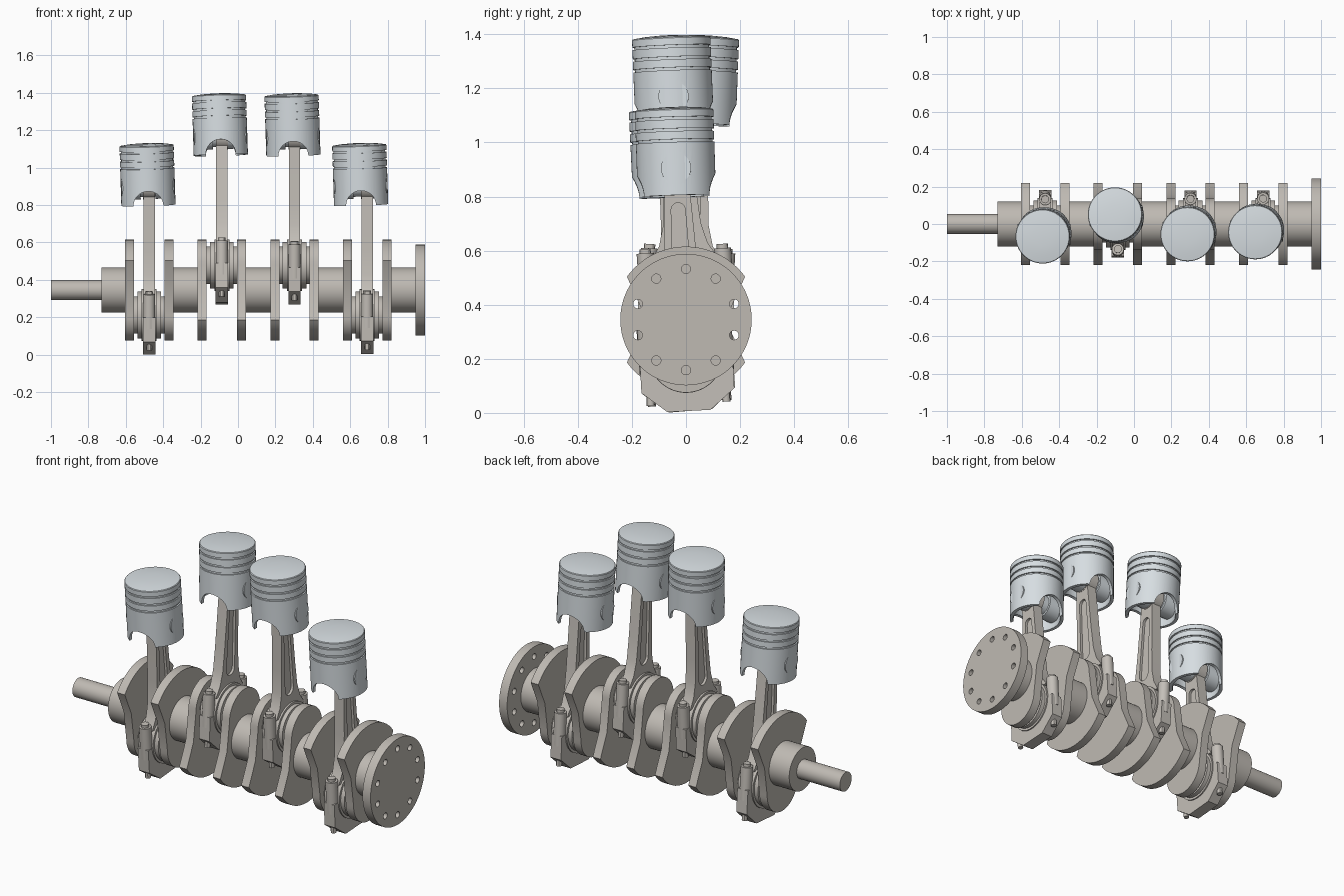
import bpy, bmesh, math
from mathutils import Matrix, Vector

if "Cube" in bpy.data.objects:
    bpy.data.objects.remove(bpy.data.objects["Cube"])

AXIS_Z, THROW, ROD_LEN = 0.345, 0.133, 0.69
ROT = {'X': Matrix.Rotation(math.pi / 2, 4, 'Y'),
       'Y': Matrix.Rotation(-math.pi / 2, 4, 'X'),
       'Z': Matrix.Identity(4)}


def material(name, rgb):
    m = bpy.data.materials.new(name)
    m.diffuse_color = (*rgb, 1)
    m.use_nodes = True
    m.node_tree.nodes["Principled BSDF"].inputs["Base Color"].default_value = m.diffuse_color
    return m


STEEL = material("steel", (0.52, 0.49, 0.45))
ROD_STEEL = material("rod_steel", (0.55, 0.52, 0.48))
ALLOY = material("alloy", (0.68, 0.73, 0.76))


def finish(name, bm, mat):
    bmesh.ops.recalc_face_normals(bm, faces=bm.faces)
    me = bpy.data.meshes.new(name)
    bm.to_mesh(me)
    bm.free()
    ob = bpy.data.objects.new(name, me)
    bpy.context.collection.objects.link(ob)
    me.materials.append(mat)
    return ob


def smooth(ob):
    for p in ob.data.polygons:
        p.use_smooth = True
    ob.data.set_sharp_from_angle(angle=math.radians(30))


def cyl(name, r, a, b, axis='X', at=(0, 0, 0), mat=STEEL, seg=48):
    """Cylinder spanning a..b along an axis, offset by at."""
    bm = bmesh.new()
    bmesh.ops.create_cone(bm, cap_ends=True, segments=seg, radius1=r, radius2=r, depth=b - a)
    bm.transform(Matrix.Translation(at) @ ROT[axis] @ Matrix.Translation((0, 0, (a + b) / 2)))
    return finish(name, bm, mat)


def prism(name, pts, x0, x1, mat=STEEL):
    """Extrude a (y, z) outline along x."""
    bm = bmesh.new()
    f = bm.faces.new([bm.verts.new((x0, y, z)) for y, z in pts])
    ex = bmesh.ops.extrude_face_region(bm, geom=[f])['geom']
    bmesh.ops.translate(bm, vec=(x1 - x0, 0, 0),
                        verts=[v for v in ex if isinstance(v, bmesh.types.BMVert)])
    return finish(name, bm, mat)


def lathe(name, prof, mat, seg=64):
    bm = bmesh.new()
    vs = [bm.verts.new((r, 0, z)) for r, z in prof]
    es = [bm.edges.new(p) for p in zip(vs, vs[1:])]
    bmesh.ops.spin(bm, geom=vs + es, cent=(0, 0, 0), axis=(0, 0, 1),
                   angle=2 * math.pi, steps=seg)
    bmesh.ops.remove_doubles(bm, verts=bm.verts, dist=1e-5)
    return finish(name, bm, mat)


def cut(ob, cutters):
    for c in cutters:
        m = ob.modifiers.new("cut", 'BOOLEAN')
        m.operation, m.object, m.solver = 'DIFFERENCE', c, 'EXACT'
    dg = bpy.context.evaluated_depsgraph_get()
    me = bpy.data.meshes.new_from_object(ob.evaluated_get(dg))
    ob.modifiers.clear()
    ob.data = me
    for c in cutters:
        bpy.data.objects.remove(c)


def join(parts, name):
    with bpy.context.temp_override(active_object=parts[0], object=parts[0],
                                   selected_objects=parts, selected_editable_objects=parts):
        bpy.ops.object.join()
    parts[0].name = name
    return parts[0]


def arc(cy, cz, r, a0, a1, n):
    return [(cy + r * math.cos(math.radians(a0 + (a1 - a0) * i / n)),
             cz + r * math.sin(math.radians(a0 + (a1 - a0) * i / n))) for i in range(n + 1)]


def copy(ob, name, mw):
    c = bpy.data.objects.new(name, ob.data)
    bpy.context.collection.objects.link(c)
    c.matrix_world = mw


# Crankshaft: snout, main journals, drilled flange
O = (0, 0, AXIS_Z)
rod_x = [-0.475 + 0.3885 * i for i in range(4)]
smooth(cyl("shaft_snout", 0.053, -1.0, -0.72, at=O))
edges = [-0.73] + [x + s * 0.105 for x in rod_x for s in (-1, 1)] + [0.96]
for i in range(0, 10, 2):
    smooth(cyl(f"main_journal_{i // 2 + 1}", 0.12, edges[i], edges[i + 1], at=O))
flange = cyl("flange", 0.243, 0.95, 1.0, at=O, seg=96)
cut(flange, [cyl("hole", 0.017, 0.9, 1.1, seg=20,
                 at=(0, 0.187 * math.sin(i * math.pi / 5), AXIS_Z + 0.187 * math.cos(i * math.pi / 5)))
             for i in range(10)])
smooth(flange)

# Crank webs (counterweight opposite to the pin) and crankpins
web = (arc(0, 0, 0.27, 36, 144, 24) + [(-0.16, 0.03)]
       + arc(0, -THROW, 0.137, 180, 360, 20) + [(0.16, 0.03)])
throws = [-1, 1, 1, -1]
for i, (x, s) in enumerate(zip(rod_x, throws)):
    outline = [(y, AXIS_Z - s * z) for y, z in web]
    for side in (-1, 1):
        c = x + side * 0.105
        smooth(prism(f"crank_web_{i + 1}_{'a' if side < 0 else 'b'}", outline, c - 0.024, c + 0.024))
    smooth(cyl(f"crankpin_{i + 1}", 0.10, x - 0.1, x + 0.1, at=(0, 0, AXIS_Z + s * THROW)))

# Connecting rod master: I-beam shank, eyes, cap, bolts (big end at the origin)
half = [(0.125, 0.09), (0.09, 0.145), (0.07, 0.22), (0.06, 0.35), (0.045, 0.66)]
shank = prism("shank", half + [(-y, z) for y, z in reversed(half)], -0.03, 0.03, ROD_STEEL)
slot = arc(0, 0.54, 0.026, 0, 180, 10) + arc(0, 0.22, 0.036, 180, 360, 10)
cut(shank, [prism("slot", slot, a, a + 0.05, ROD_STEEL) for a in (-0.066, 0.016)])
cap = [(0.172, 0.0), (0.172, -0.13), (0.08, -0.205)]
parts = [shank,
         prism("cap", cap + [(-y, z) for y, z in reversed(cap)], -0.033, 0.033, ROD_STEEL),
         cyl("big_end", 0.125, -0.063, 0.063, mat=ROD_STEEL),
         cyl("big_end_band", 0.138, -0.04, 0.04, mat=ROD_STEEL),
         cyl("small_end", 0.07, -0.032, 0.032, at=(0, 0, ROD_LEN), mat=ROD_STEEL)]
for s in (-1, 1):
    parts += [cyl("bolt_boss", 0.032, -0.06, 0.122, 'Z', (0, s * 0.143, 0), ROD_STEEL, 24),
              cyl("bolt_head", 0.021, 0.1, 0.138, 'Z', (0, s * 0.143, 0), ROD_STEEL, 12),
              cyl("bolt_end", 0.015, -0.178, -0.1, 'Z', (0, s * 0.14, 0), ROD_STEEL, 12)]
rod = join(parts, "rod_master")
smooth(rod)

# Piston master: grooved crown, hollow arched skirt, wrist pin (pin at the origin)
prof = [(0, 0.23), (0.05, 0.2293), (0.10, 0.226), (0.142, 0.22), (0.145, 0.216)]
for z in (0.185, 0.142, 0.102):
    prof += [(0.145, z + 0.005), (0.138, z + 0.005), (0.138, z - 0.005), (0.145, z - 0.005)]
prof += [(0.145, -0.10), (0.127, -0.10), (0.127, 0.075), (0, 0.075)]
piston = lathe("piston_body", prof, ALLOY)
cut(piston, [cyl("arch", 0.08, -0.3, 0.3, 'Y', (0, 0, -0.1), ALLOY)]
    + [cyl("pin_pocket", 0.062, a, a + 0.1, mat=ALLOY) for a in (-0.232, 0.132)])
piston = join([piston, cyl("wrist_pin", 0.056, -0.141, 0.141, mat=ALLOY)]
              + [cyl("pin_boss", 0.068, a, a + 0.085, mat=ALLOY) for a in (-0.125, 0.04)],
              "piston_master")
smooth(piston)

# Place the four rods and pistons
pin_y = [-0.056, 0.043, -0.046, -0.037]
piston_x = [-0.482, -0.095, 0.293, 0.655]
for i in range(4):
    z0 = AXIS_Z + throws[i] * THROW
    lean = -math.asin(pin_y[i] / ROD_LEN)
    copy(rod, f"connecting_rod_{i + 1}",
         Matrix.Translation((rod_x[i], 0, z0)) @ Matrix.Rotation(lean, 4, 'X'))
    copy(piston, f"piston_{i + 1}",
         Matrix.Translation((piston_x[i], pin_y[i], z0 + ROD_LEN * math.cos(lean)))
         @ Matrix.Rotation(lean * 0.6, 4, 'X') @ Matrix.Rotation(math.radians(-1.8), 4, 'Y'))
bpy.data.objects.remove(rod)
bpy.data.objects.remove(piston)
